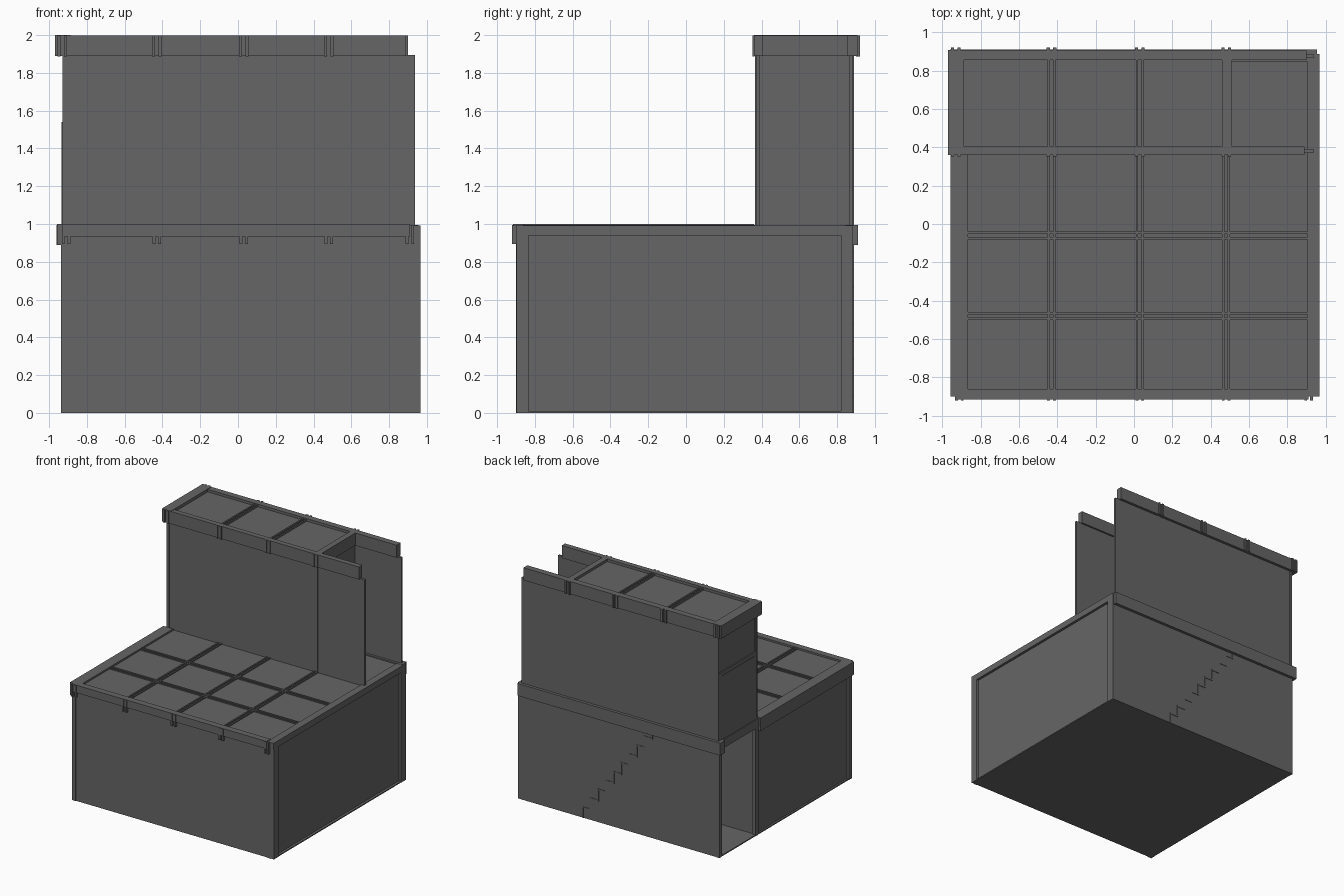
import bpy
import bmesh
from mathutils import Vector

cube = bpy.data.objects.get("Cube")
if cube:
    bpy.data.objects.remove(cube, do_unlink=True)

# Single flat material
grey = bpy.data.materials.new("dark_grey")
grey.use_nodes = True
colour = (0.133, 0.133, 0.133, 1)
grey.diffuse_color = colour
bsdf = next(n for n in grey.node_tree.nodes if n.type == 'BSDF_PRINCIPLED')
bsdf.inputs["Base Color"].default_value = colour


def boxes(name, spans):
    """One object from boxes given as (x range, y range, z range)."""
    bm = bmesh.new()
    for span in spans:
        lo, hi = (Vector(v) for v in zip(*span))
        verts = bmesh.ops.create_cube(bm, size=1)["verts"]
        for v in verts:
            v.co = (lo + hi) / 2 + v.co * (hi - lo)
    mesh = bpy.data.meshes.new(name)
    bm.to_mesh(mesh)
    bm.free()
    mesh.materials.append(grey)
    obj = bpy.data.objects.new(name, mesh)
    bpy.context.collection.objects.link(obj)


def around(c, width):
    return (c - width / 2, c + width / 2)


COLUMNS = (-0.43, 0.03, 0.48)
ROWS = (-0.06, -0.48)
ROOM = (0.37, 0.885)      # depth of the stair block
WALL = 0.02

# Lower storey
boxes("ground_floor", [((-0.935, 0.965), (-0.895, 0.885), (0, 0.01))])
boxes("lower_front_wall", [((-0.925, 0.94), (-0.895, -0.875), (0, 0.97))])
boxes("lower_back_wall", [((-0.925, 0.94), (0.865, 0.885), (0, 0.97))])
boxes("lower_right_wall", [((0.92, 0.945), (-0.89, 0.88), (0, 0.97))])
boxes("lower_left_wall", [((-0.92, -0.9), (-0.89, 0.38), (0.01, 0.97))])
boxes("stair_partition", [((-0.92, 0.92), (0.37, 0.39), (0.01, 0.97))])
boxes("lower_roof", [((-0.93, 0.93), (-0.89, 0.88), (0.965, 0.985))])

# Corner posts and doorway posts
boxes("corner_posts",
      [((0.94, 0.967), y, (0, 0.95)) for y in ((-0.897, -0.835), (0.82, 0.885))]
      + [((-0.937, -0.905), y, (0, 0.95))
         for y in ((-0.9, -0.86), (0.36, 0.4), (0.855, 0.887))]
      + [((x, x + 0.03), (-0.9, -0.89), (0, 0.95)) for x in (-0.935, 0.91)])

# Lower roof edging
boxes("lower_edge_front", [((-0.93, 0.91), (-0.915, -0.86), (0.935, 1.0))])
boxes("lower_edge_back", [((-0.96, 0.955), (0.845, 0.91), (0.89, 0.995))])
boxes("lower_edge_left", [((-0.957, -0.865), (-0.9, 0.36), (0.89, 1.0))])
boxes("lower_edge_left_lintel", [((-0.94, -0.865), (0.36, 0.885), (0.92, 0.995))])
boxes("lower_edge_right", [((0.905, 0.967), (-0.9, 0.885), (0.94, 0.993))])
boxes("lower_edge_brackets",
      [(around(x + d, 0.015), (-0.92, -0.9), (0.895, 0.996))
       for x in (-0.91,) + COLUMNS + (0.91,) for d in (-0.015, 0.015)])

# Slim roof beams in pairs
boxes("lower_roof_beams",
      [(around(x + d, 0.012), (-0.87, 0.37), (0.98, 0.994))
       for x in COLUMNS for d in (-0.014, 0.014)]
      + [((-0.87, 0.91), around(y + d, 0.012), (0.98, 0.993))
         for y in ROWS for d in (-0.014, 0.014)])

# Stairs climbing along the back wall, edges showing through it
STEPS = 10
RUN, RISE = 0.73 / STEPS, 0.95 / STEPS
treads = []
for i in range(STEPS):
    x, z = 0.36 - i * RUN, i * RISE
    treads.append(((x - 0.01, x), (0.39, 0.889), (z, z + RISE)))
    treads.append(((x - RUN - 0.01, x), (0.39, 0.889),
                   (z + RISE - 0.012, z + RISE)))
boxes("stairs", treads)

# Upper storey
boxes("upper_front_wall", [((-0.925, 0.937), (0.37, 0.37 + WALL), (0.98, 1.895))])
boxes("upper_back_wall", [((-0.925, 0.937), (0.865, 0.885), (0.98, 1.895))])
boxes("upper_left_wall", [((-0.92, -0.9), ROOM, (0.98, 1.895))])
boxes("upper_left_door", [((-0.93, -0.92), (0.375, 0.88), (0.98, 1.57)),
                          ((-0.934, -0.93), (0.41, 0.845), (0.99, 1.54))])
boxes("upper_inner_wall", [((0.48, 0.5), ROOM, (0.98, 1.9))])
boxes("upper_wall_strips",
      [(around(0.485, 0.02), y, (0.99, 1.89))
       for y in ((0.366, 0.37), (0.885, 0.889))]
      + [(around(-0.918, 0.024), y, (0.99, 1.89))
         for y in ((0.366, 0.37), (0.885, 0.889))])

# Upper roof and its edging
boxes("upper_roof", [((-0.92, 0.5), ROOM, (1.955, 1.975))])
boxes("upper_edge_front", [((-0.965, 0.89), (0.36, 0.405), (1.89, 1.997))])
boxes("upper_edge_back", [((-0.965, 0.9), (0.855, 0.908), (1.89, 1.997))])
boxes("upper_edge_left", [((-0.97, -0.885), (0.36, 0.908), (1.89, 2.0))])
boxes("upper_edge_right", [((0.46, 0.51), (0.38, 0.88), (1.89, 1.997))])
boxes("upper_roof_beams",
      [(around(x + d, 0.012), (0.4, 0.87), (1.97, 1.99))
       for x in COLUMNS[:2] for d in (-0.014, 0.014)])
boxes("upper_edge_brackets",
      [(around(x + d, 0.016), y, (1.888, 1.998))
       for x in (-0.93,) + COLUMNS for d in (-0.017, 0.017)
       for y in ((0.352, 0.362), (0.9, 0.92))])
